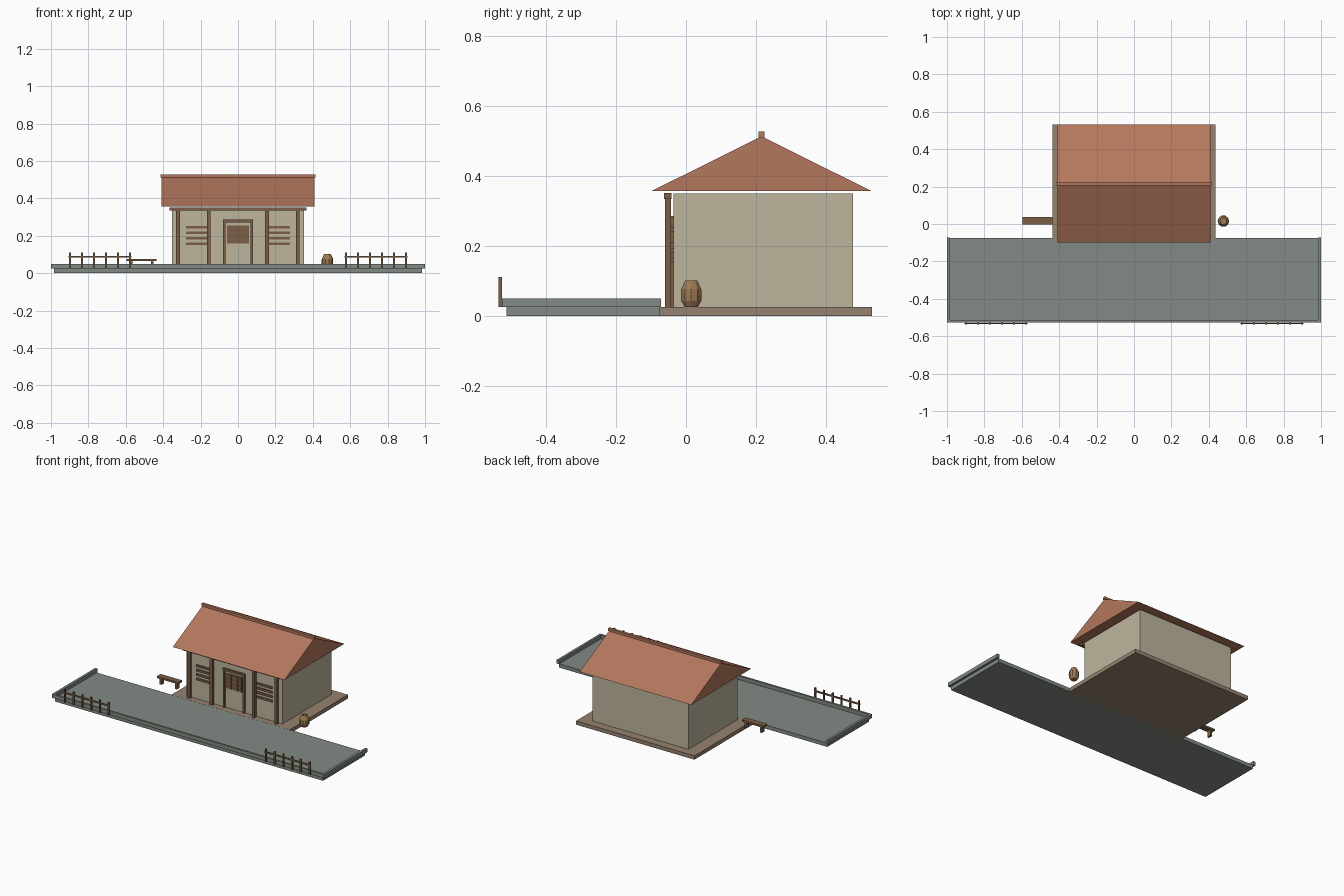
import bpy, math

if "Cube" in bpy.data.objects:
    bpy.data.objects.remove(bpy.data.objects["Cube"])


def material(name, rgb):
    """Flat colour from 8-bit sRGB values, stored as linear."""
    m = bpy.data.materials.new(name)
    lin = [(c / 255 / 12.92) if c < 10 else ((c / 255 + 0.055) / 1.055) ** 2.4 for c in rgb]
    m.diffuse_color = (*lin, 1)
    m.use_nodes = True
    m.node_tree.nodes["Principled BSDF"].inputs["Base Color"].default_value = m.diffuse_color
    return m


TILE = material("terracotta roof", (180, 119, 93))
WALL = material("plaster wall", (190, 181, 158))
PAVE = material("grey paving", (130, 138, 131))
STONE = material("brown stone", (150, 130, 112))
WOOD = material("brown wood", (124, 95, 71))
CASK = material("tan wood", (156, 122, 82))


def mesh(name, verts, faces, mat):
    me = bpy.data.meshes.new(name)
    me.from_pydata(verts, [], faces)
    me.materials.append(mat)
    ob = bpy.data.objects.new(name, me)
    bpy.context.collection.objects.link(ob)
    return ob


def box(name, x, y, z, mat):
    """Box from (min, max) ranges."""
    v = [(a, b, c) for a in x for b in y for c in z]
    f = [(0, 1, 3, 2), (4, 6, 7, 5), (0, 4, 5, 1),
         (2, 3, 7, 6), (0, 2, 6, 4), (1, 5, 7, 3)]
    return mesh(name, v, f, mat)


def lathe(name, profile, sides, cx, cy, mat):
    """Closed solid of revolution from (radius, height) points."""
    v = [(cx + r * math.cos(math.tau * i / sides), cy + r * math.sin(math.tau * i / sides), z)
         for r, z in profile for i in range(sides)]
    f = [(k * sides + i, k * sides + (i + 1) % sides,
          (k + 1) * sides + (i + 1) % sides, (k + 1) * sides + i)
         for k in range(len(profile) - 1) for i in range(sides)]
    f.append(tuple(reversed(range(sides))))
    f.append(tuple(range((len(profile) - 1) * sides, len(profile) * sides)))
    return mesh(name, v, f, mat)


# Paved forecourt with a raised kerb along the front and both ends
box("forecourt", (-0.985, 0.985), (-0.514, -0.076), (0, 0.025), PAVE)
box("front_kerb", (-1, 1), (-0.526, -0.513), (0.025, 0.05), PAVE)
for s in (-1, 1):
    box("end_kerb", sorted((s * 0.984, s * 1.0)), (-0.526, -0.071), (0.025, 0.05), PAVE)

# House base and walls
box("house_base", (-0.435, 0.435), (-0.079, 0.532), (0, 0.0255), STONE)
box("walls", (-0.352, 0.352), (-0.036, 0.477), (0.025, 0.35), WALL)

# Gable roof and ridge cap
section = [(-0.099, 0.357), (0.531, 0.357), (0.216, 0.514)]
roof = [(x, y, z) for x in (-0.41, 0.41) for y, z in section]
mesh("roof", roof, [(0, 2, 1), (3, 4, 5), (0, 1, 4, 3), (1, 2, 5, 4), (2, 0, 3, 5)], TILE)
box("ridge_cap", (-0.415, 0.415), (0.207, 0.225), (0.511, 0.528), TILE)

# Porch posts and beam
for x in (-0.321, -0.157, 0.155, 0.319):
    box("porch_post", (x - 0.01, x + 0.01), (-0.06, -0.043), (0.025, 0.336), WOOD)
box("porch_beam", (-0.365, 0.365), (-0.063, -0.041), (0.334, 0.352), WOOD)

# Door frame
for s in (-1, 1):
    box("door_jamb", sorted((s * 0.066, s * 0.079)), (-0.047, -0.034), (0.025, 0.272), WOOD)
box("door_lintel", (-0.081, 0.081), (-0.047, -0.034), (0.271, 0.286), WOOD)

# Lattice panel in the door
box("door_panel", (-0.059, 0.059), (-0.040, -0.034), (0.158, 0.256), WOOD)
for i in range(5):
    x = -0.048 + i * 0.024
    box("lattice_bar", (x - 0.004, x + 0.004), (-0.043, -0.039), (0.158, 0.256), WOOD)
for i in range(4):
    z = 0.170 + i * 0.025
    box("lattice_rail", (-0.059, 0.059), (-0.042, -0.039), (z - 0.003, z + 0.003), WOOD)

# Slatted windows
for s in (-1, 1):
    for i in range(4):
        z = 0.158 + i * 0.0295
        box("window_slat", sorted((s * 0.163, s * 0.279)), (-0.043, -0.034),
            (z - 0.007, z + 0.007), WOOD)

# Fences at both ends of the forecourt front
for s in (-1, 1):
    for i in range(6):
        x = s * (0.578 + i * 0.0642)
        box("fence_post", (x - 0.005, x + 0.005), (-0.537, -0.526), (0.026, 0.111), WOOD)
    box("fence_rail", sorted((s * 0.57, s * 0.907)), (-0.535, -0.528), (0.083, 0.093), WOOD)

# Bench
box("bench_seat", (-0.595, -0.437), (-0.003, 0.037), (0.065, 0.077), WOOD)
for x in (-0.572, -0.459):
    box("bench_leg", (x - 0.007, x + 0.007), (0.003, 0.031), (0.025, 0.066), WOOD)

# Barrel with a slightly recessed lid
lathe("barrel", [(0.020, 0.026), (0.030, 0.043), (0.031, 0.060), (0.030, 0.077),
                 (0.018, 0.102), (0.015, 0.102), (0.015, 0.098)], 10, 0.478, 0.015, CASK)
